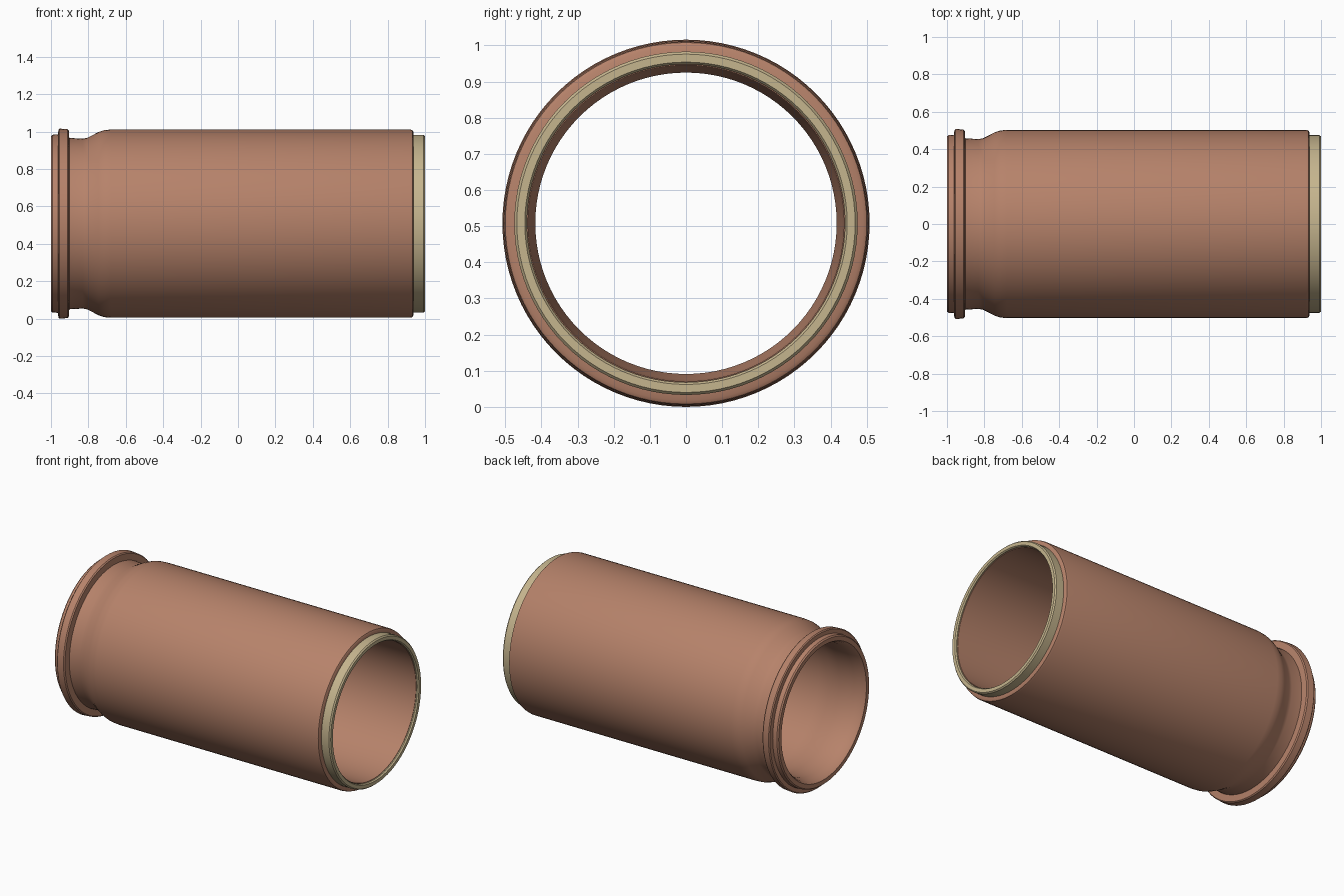
import bpy, bmesh, math

if "Cube" in bpy.data.objects:
    bpy.data.objects.remove(bpy.data.objects["Cube"])

CENTRE_Z = 0.508
SEGMENTS = 96


def material(name, rgb):
    m = bpy.data.materials.new(name)
    m.diffuse_color = (*rgb, 1)
    m.use_nodes = True
    m.node_tree.nodes["Principled BSDF"].inputs["Base Color"].default_value = m.diffuse_color
    return m


def lathe(name, profile, mat):
    """Spin a closed (x, radius) profile around the long axis."""
    bm = bmesh.new()
    rings = []
    for i in range(SEGMENTS):
        a = 2 * math.pi * i / SEGMENTS
        rings.append([bm.verts.new((x, r * math.cos(a), CENTRE_Z + r * math.sin(a)))
                      for x, r in profile])
    n = len(profile)
    for i in range(SEGMENTS):
        a, b = rings[i], rings[(i + 1) % SEGMENTS]
        for j in range(n):
            k = (j + 1) % n
            bm.faces.new((a[j], a[k], b[k], b[j]))
    bmesh.ops.recalc_face_normals(bm, faces=bm.faces)
    mesh = bpy.data.meshes.new(name)
    bm.to_mesh(mesh)
    bm.free()
    mesh.materials.append(mat)
    ob = bpy.data.objects.new(name, mesh)
    bpy.context.collection.objects.link(ob)
    bpy.ops.object.select_all(action='DESELECT')
    ob.select_set(True)
    bpy.context.view_layer.objects.active = ob
    bpy.ops.object.shade_smooth_by_angle(angle=math.radians(32))
    return ob


copper = material("dull copper", (0.47, 0.225, 0.145))
tan = material("pale tan", (0.56, 0.46, 0.27))

# Hollow casing: end lip, flange, neck groove, shoulder, long body, inner wall
lathe("casing", [
    (-1.00, 0.468), (-0.992, 0.475), (-0.963, 0.477),
    (-0.960, 0.502), (-0.954, 0.508), (-0.912, 0.505), (-0.905, 0.499),
    (-0.902, 0.458), (-0.830, 0.454), (-0.805, 0.459), (-0.745, 0.490),
    (-0.715, 0.500), (-0.68, 0.503), (0.920, 0.503), (0.932, 0.500),
    (0.938, 0.490), (0.938, 0.450), (0.985, 0.450), (0.985, 0.437),
    (-0.66, 0.437), (-0.74, 0.431), (-0.82, 0.417), (-0.93, 0.417),
    (-0.985, 0.430), (-1.00, 0.440),
], copper)

# Pale ring set in the open end
lathe("end_ring", [
    (0.925, 0.475), (0.992, 0.475), (1.00, 0.468), (1.00, 0.446),
    (0.992, 0.440), (0.925, 0.445),
], tan)
